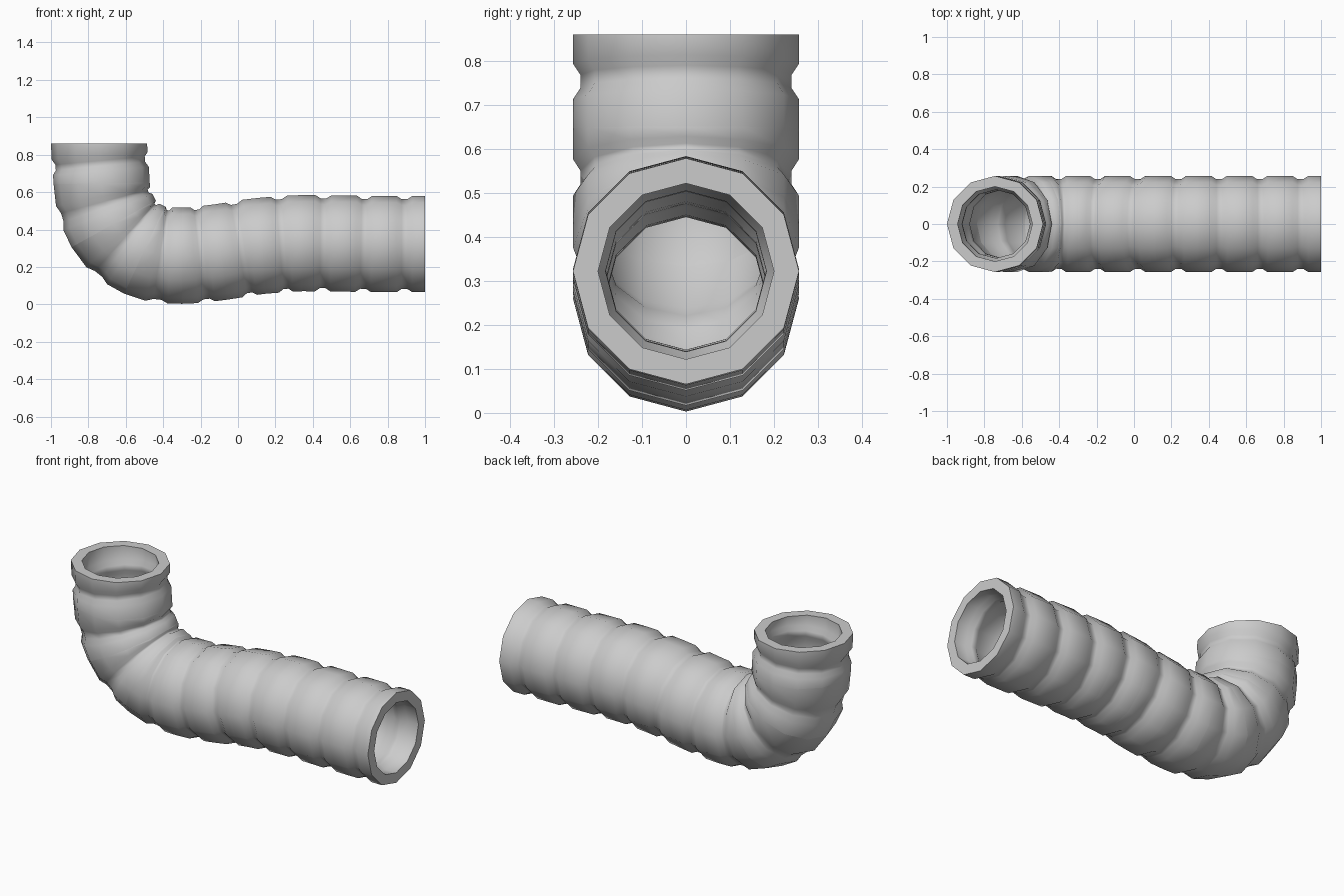
import bpy, bmesh, math
from mathutils import Vector

if "Cube" in bpy.data.objects:
    bpy.data.objects.remove(bpy.data.objects["Cube"])

SIDES = 12
OUTER, WALL, GROOVE = 0.257, 0.057, 0.017

# Centreline at each segment joint: x, z, heading in degrees
JOINTS = [(-0.743, 0.86, -90), (-0.729, 0.647, -89), (-0.665, 0.43, -61),
          (-0.50, 0.29, -25), (-0.30, 0.26, 0), (-0.09, 0.28, 7),
          (0.13, 0.313, 4), (0.345, 0.327, 0), (0.565, 0.325, -1),
          (0.78, 0.322, 0), (1.0, 0.322, 0)]
# One corrugation: position along the segment, groove depth
PROFILE = [(0, 0), (0.31, 0), (0.43, 1), (0.57, 1), (0.69, 0)]


def heading(deg):
    a = math.radians(deg)
    return Vector((math.cos(a), 0, math.sin(a)))


def hermite(a, b, t):
    """Smooth point and direction between two joints."""
    p, q = Vector((a[0], 0, a[1])), Vector((b[0], 0, b[1]))
    length = (q - p).length
    u, v = heading(a[2]) * length, heading(b[2]) * length
    pos = (p * (2*t**3 - 3*t**2 + 1) + u * (t**3 - 2*t**2 + t)
           + q * (3*t**2 - 2*t**3) + v * (t**3 - t**2))
    tan = (p * (6*t*t - 6*t) + u * (3*t*t - 4*t + 1)
           + q * (6*t - 6*t*t) + v * (3*t*t - 2*t))
    return pos, tan.normalized()


# Stations along the hose: centre, direction, groove depth, is a joint
stations = []
for a, b in zip(JOINTS, JOINTS[1:]):
    for t, depth in PROFILE:
        stations.append((*hermite(a, b, t), depth * GROOVE, t == 0))
stations.append((*hermite(JOINTS[-2], JOINTS[-1], 1), 0, True))

bm = bmesh.new()


def ring(station, inset):
    pos, tan, depth, joint = station
    up = Vector((-tan.z, 0, tan.x))
    side = Vector((0, 1, 0))
    r = OUTER - depth - inset
    verts = []
    for i in range(SIDES):
        a = 2 * math.pi * i / SIDES
        verts.append(bm.verts.new(pos + up * r * math.cos(a) + side * r * math.sin(a)))
    return verts, joint


# Outer skin forward, inner skin back, closed by the two end rims
rings = [ring(s, 0) for s in stations] + [ring(s, WALL) for s in reversed(stations)]
for k in range(len(rings)):
    lo, hi = rings[k][0], rings[(k + 1) % len(rings)][0]
    for i in range(SIDES):
        j = (i + 1) % SIDES
        bm.faces.new((lo[i], lo[j], hi[j], hi[i])).smooth = True

# Crisp seams at the segment joints and rims
for verts, joint in rings:
    if joint:
        for i in range(SIDES):
            bm.edges.get((verts[i], verts[(i + 1) % SIDES])).smooth = False

bmesh.ops.recalc_face_normals(bm, faces=bm.faces[:])
mesh = bpy.data.meshes.new("corrugated_hose")
bm.to_mesh(mesh)
bm.free()
hose = bpy.data.objects.new("corrugated_hose", mesh)
bpy.context.collection.objects.link(hose)
